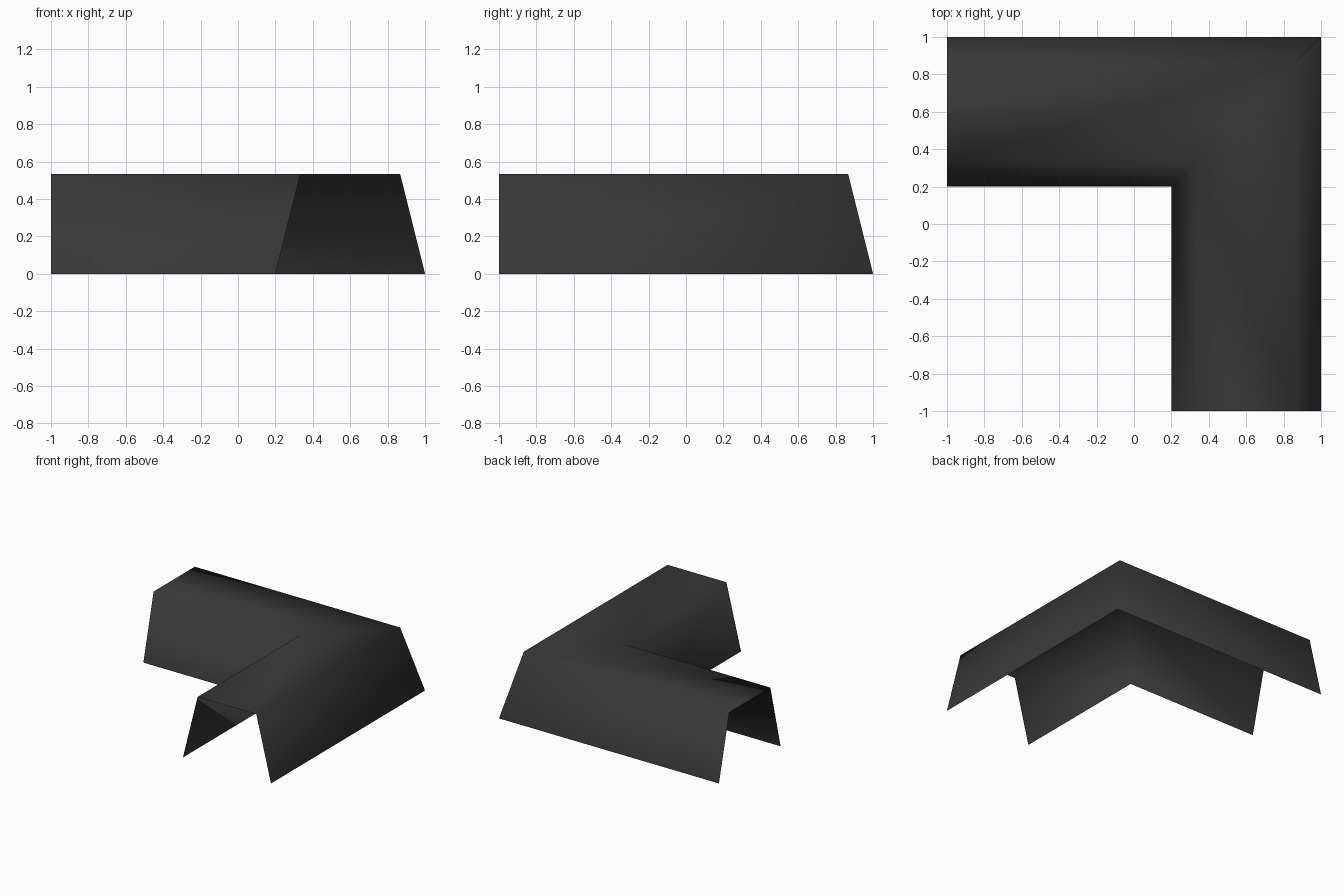
import bpy, bmesh

if "Cube" in bpy.data.objects:
    bpy.data.objects.remove(bpy.data.objects["Cube"])

# Open-bottomed channel profile: (distance from centre, height)
profile = [(0.2, 0.0), (0.333, 0.533), (0.867, 0.533), (1.0, 0.0)]

# Sweep the profile around a mitred right-angle corner; ends stay open
bm = bmesh.new()
rows = []
for d, z in profile:
    rows.append([bm.verts.new(p) for p in ((-1, d, z), (d, d, z), (d, -1, z))])
for a, b in zip(rows, rows[1:]):
    for i in range(2):
        bm.faces.new((a[i], a[i + 1], b[i + 1], b[i]))
bm.normal_update()

# Make the top (and so the whole shell) face outward
if sum(f.normal.z for f in bm.faces) < 0:
    bmesh.ops.reverse_faces(bm, faces=bm.faces[:])
for f in bm.faces:
    f.smooth = True

mesh = bpy.data.meshes.new("corner_channel")
bm.to_mesh(mesh)
bm.free()

# Single dark grey colour
mat = bpy.data.materials.new("dark grey")
mat.diffuse_color = (0.04, 0.04, 0.04, 1)
mat.use_nodes = True
mat.node_tree.nodes["Principled BSDF"].inputs["Base Color"].default_value = mat.diffuse_color
mesh.materials.append(mat)
obj = bpy.data.objects.new("corner_channel", mesh)
bpy.context.collection.objects.link(obj)
